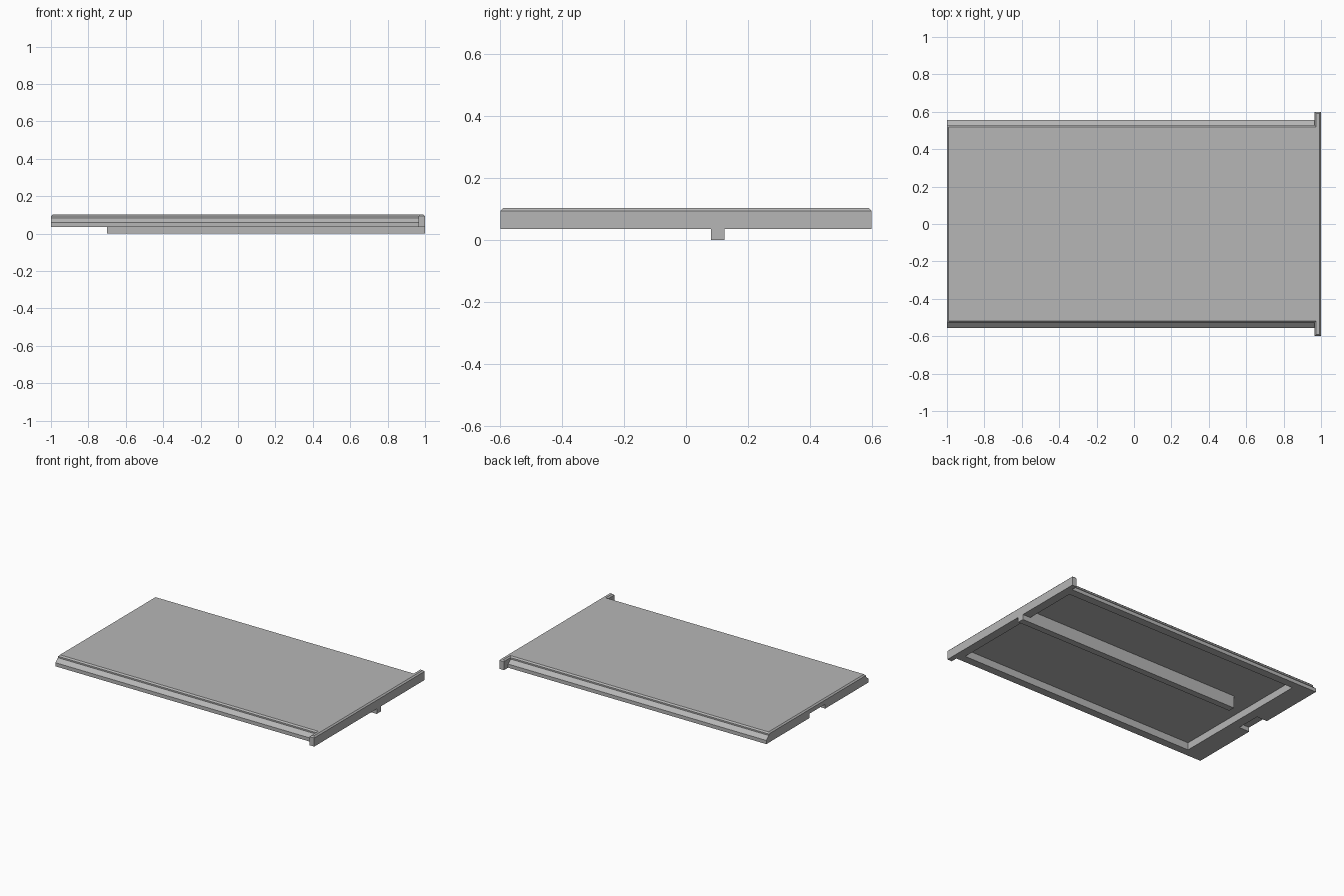
import bpy
import bmesh

cube = bpy.data.objects.get("Cube")
if cube:
    bpy.data.objects.remove(cube, do_unlink=True)

grey = bpy.data.materials.new("mid grey")
grey.use_nodes = True
COLOUR = (0.47, 0.47, 0.47, 1)
grey.diffuse_color = COLOUR
grey.node_tree.nodes["Principled BSDF"].inputs["Base Color"].default_value = COLOUR

TOP, SHOULDER, BASE = 0.103, 0.094, 0.035
FLOOR = 0.085


def finish(name, bm):
    bmesh.ops.recalc_face_normals(bm, faces=bm.faces[:])
    mesh = bpy.data.meshes.new(name)
    bm.to_mesh(mesh)
    bm.free()
    mesh.materials.append(grey)
    obj = bpy.data.objects.new(name, mesh)
    bpy.context.collection.objects.link(obj)
    return obj


def box(name, xs, ys, zs, chamfer=0):
    """Box between limits, with an optional chamfer round the top."""
    bm = bmesh.new()
    bmesh.ops.create_cube(bm, size=1)
    for v in bm.verts:
        v.co = [lim[0] if c < 0 else lim[1] for c, lim in zip(v.co, (xs, ys, zs))]
    if chamfer:
        edges = [e for e in bm.edges if all(v.co.z == max(w.co.z for w in bm.verts) for v in e.verts)]
        bmesh.ops.bevel(bm, geom=edges, offset=chamfer, segments=1, affect='EDGES')
    return finish(name, bm)


def cut(target, cutter):
    cutter.hide_render = True
    mod = target.modifiers.new("cut", 'BOOLEAN')
    mod.operation = 'DIFFERENCE'
    mod.solver = 'EXACT'
    mod.object = cutter
    bpy.context.view_layer.objects.active = target
    bpy.ops.object.modifier_apply(modifier=mod.name)
    bpy.data.objects.remove(cutter, do_unlink=True)


# Panel: half profile with chamfered top and sloping side rail, mirrored and lofted
half = [(0.555, BASE), (0.555, 0.06), (0.528, 0.084), (0.528, SHOULDER), (0.519, TOP)]
profile = half + [(-y, z) for y, z in reversed(half)]
bm = bmesh.new()
rings = []
for x, limit in ((-1, SHOULDER), (-0.991, TOP), (0.99, TOP)):
    rings.append([bm.verts.new((x, y, min(z, limit))) for y, z in profile])
for a, b in zip(rings, rings[1:]):
    for i in range(len(profile)):
        j = (i + 1) % len(profile)
        bm.faces.new((a[i], a[j], b[j], b[i]))
bm.faces.new(rings[0])
bm.faces.new(rings[-1])
panel = finish("panel", bm)

# Hollow underside and finger notch at the far end
cut(panel, box("recess_cutter", (-0.855, 0.94), (-0.5, 0.5), (-0.1, FLOOR)))
cut(panel, box("notch_cutter", (-1.1, -0.92), (-0.085, 0.085), (-0.1, 0.065)))

# End flange, wider than the panel
box("end_flange", (0.965, 1), (-0.6, 0.6), (BASE, TOP), 0.009)

# Guide rib below the panel
box("guide_rib", (-0.7, 1), (0.08, 0.125), (0, FLOOR + 0.005))
